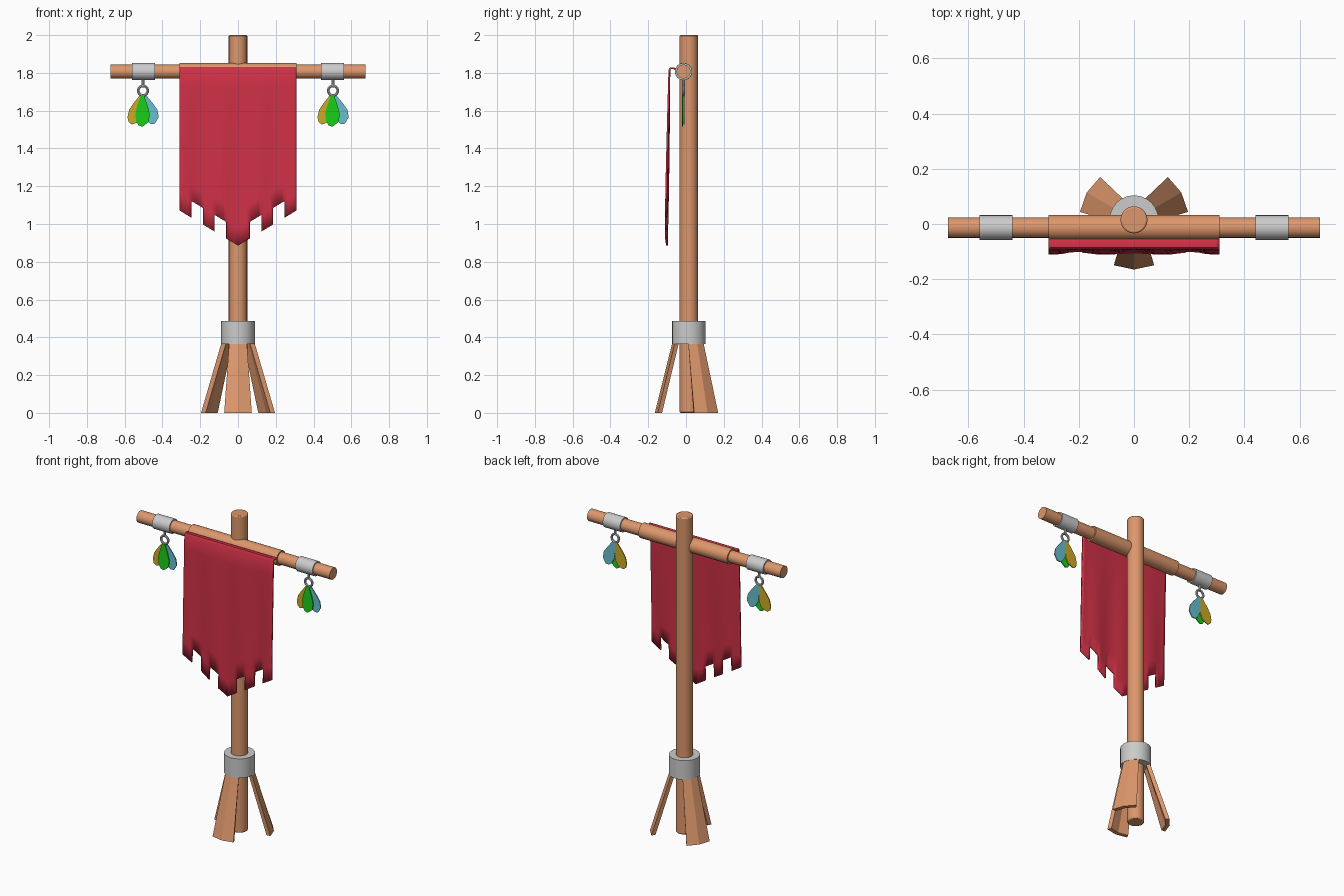
import bpy, bmesh, math
from mathutils import Matrix, Vector

if "Cube" in bpy.data.objects:
    bpy.data.objects.remove(bpy.data.objects["Cube"])

CY, BAR_Y, BAR_Z = 0.015, -0.013, 1.807   # pole axis, crossbar axis


def material(name, col):
    m = bpy.data.materials.new(name)
    m.diffuse_color = (*col, 1)
    m.use_nodes = True
    m.node_tree.nodes["Principled BSDF"].inputs["Base Color"].default_value = m.diffuse_color
    return m


WOOD = material("wood", (0.72, 0.31, 0.15))
RED = material("red_cloth", (0.62, 0.03, 0.06))
YELLOW = material("yellow_feather", (0.62, 0.40, 0.02))
GREEN = material("green_feather", (0.01, 0.62, 0.01))
BLUE = material("blue_feather", (0.14, 0.52, 0.62))


def finish(ob, mat=None, smooth=True):
    if mat:
        ob.data.materials.append(mat)
    if smooth:
        bpy.ops.object.select_all(action='DESELECT')
        ob.select_set(True)
        bpy.context.view_layer.objects.active = ob
        bpy.ops.object.shade_smooth_by_angle(angle=math.radians(35))
    return ob


def from_bmesh(name, bm, mat=None, smooth=True):
    bmesh.ops.recalc_face_normals(bm, faces=bm.faces)
    me = bpy.data.meshes.new(name)
    bm.to_mesh(me)
    bm.free()
    ob = bpy.data.objects.new(name, me)
    bpy.context.collection.objects.link(ob)
    return finish(ob, mat, smooth)


def rod(name, a, b, r, mat=None, sides=24, bevel=0.0):
    a, b = Vector(a), Vector(b)
    bpy.ops.mesh.primitive_cylinder_add(vertices=sides, radius=r, depth=(b - a).length,
        location=(a + b) / 2, rotation=(b - a).to_track_quat('Z', 'Y').to_euler())
    ob = bpy.context.object
    ob.name = name
    if bevel:
        m = ob.modifiers.new("bevel", 'BEVEL')
        m.width, m.segments, m.limit_method = bevel, 2, 'ANGLE'
    return finish(ob, mat)


# Pole, collar, crossbar and its thicker middle sleeve
rod("pole", (0, CY, 0), (0, CY, 2), 0.049, WOOD, bevel=0.006)
rod("base_collar", (0, CY, 0.366), (0, CY, 0.487), 0.089)
rod("crossbar", (-0.675, BAR_Y, BAR_Z), (0.675, BAR_Y, BAR_Z), 0.037, WOOD)
rod("crossbar_sleeve", (-0.31, BAR_Y, BAR_Z), (0.31, BAR_Y, BAR_Z), 0.046, WOOD)


# Splayed legs: curved staves with two facets
def leg(name, ang, r_bottom):
    bm = bmesh.new()
    rings = []
    for z, r, half in ((0, r_bottom, 0.073), (0.38, 0.085, 0.046)):
        spread = math.asin(half / r)
        ring = []
        for rad, steps in ((r, (-1, 0, 1)), (r - 0.025, (1, 0, -1))):
            for s in steps:
                a = math.radians(ang) + s * spread
                ring.append(bm.verts.new((rad * math.cos(a), CY + rad * math.sin(a), z)))
        rings.append(ring)
    lo, hi = rings
    for i in range(6):
        j = (i + 1) % 6
        bm.faces.new((lo[i], lo[j], hi[j], hi[i]))
    for ring in rings:
        bm.faces.new((ring[0], ring[1], ring[4], ring[5]))
        bm.faces.new((ring[1], ring[2], ring[3], ring[4]))
    from_bmesh(name, bm, WOOD, smooth=False)


leg("front_leg", -90, 0.18)
leg("back_left_leg", 150, 0.198)
leg("back_right_leg", 30, 0.198)


# Banner: cloth hung from the sleeve, wavy below, with a notched hem
def banner():
    bm = bmesh.new()
    cols, half = 40, 0.31
    flap = [(-0.042, 1.815), (-0.065, 1.824), (-0.082, 1.825), (-0.088, 1.815)]
    rows = 8
    grid = []
    for i in range(cols + 1):
        x = -half + 2 * half * i / cols
        hem = 0.886 + 0.186 * abs(x) / half
        zs = [1.815 + (hem + 0.088 - 1.815) * k / rows for k in range(1, rows + 1)] + [hem]
        path = list(flap)
        for z in zs:
            t = (1.815 - z) / 0.93
            wave = 0.007 * min(1, 1.5 * t) * math.cos(x * 2 * math.pi / 0.2)
            path.append((-0.088 - 0.017 * t + wave * (1 - 0.5 * t), z))
        grid.append([bm.verts.new((x, y, z)) for y, z in path])
    n = len(grid[0])
    for i in range(cols):
        strip = int(i * 10 / cols)
        for j in range(n - 1):
            if j == n - 2 and strip in (1, 3, 6, 8):   # open notches
                continue
            bm.faces.new((grid[i][j], grid[i + 1][j], grid[i + 1][j + 1], grid[i][j + 1]))
    bmesh.ops.delete(bm, geom=[v for v in bm.verts if not v.link_faces], context='VERTS')
    ob = from_bmesh("banner", bm, RED)
    m = ob.modifiers.new("thickness", 'SOLIDIFY')
    m.thickness, m.offset = 0.01, 0


banner()


# Feather: thin leaf plate hanging from a pivot
def feather(name, x, y, tilt, length, mat):
    outline = [(0.008, 0), (0.028, 0.35), (0.039, 0.6), (0.033, 0.84), (0.014, 0.94), (0, 1.0),
               (-0.02, 0.96), (-0.034, 0.82), (-0.038, 0.58), (-0.027, 0.33), (-0.008, 0)]
    bm = bmesh.new()
    f = bm.faces.new([bm.verts.new((px, -0.003, -pz * length)) for px, pz in outline])
    ext = bmesh.ops.extrude_face_region(bm, geom=[f])
    bmesh.ops.translate(bm, vec=(0, 0.006, 0),
                        verts=[v for v in ext["geom"] if isinstance(v, bmesh.types.BMVert)])
    bm.transform(Matrix.Translation((x, y, 1.683)) @ Matrix.Rotation(math.radians(tilt), 4, 'Y'))
    from_bmesh(name, bm, mat, smooth=False)


# Cuffs with hanging ring and three feathers on each end
for side, s in (("left", -1), ("right", 1)):
    x = 0.5 * s
    rod(side + "_cuff", (x - 0.06, BAR_Y, BAR_Z), (x + 0.06, BAR_Y, BAR_Z), 0.045)
    x = 0.503 * s
    rod(side + "_ring_stem", (x, BAR_Y, 1.73), (x, BAR_Y, 1.78), 0.008, sides=10)
    bpy.ops.mesh.primitive_torus_add(major_radius=0.025, minor_radius=0.007, major_segments=24,
        minor_segments=8, location=(x, BAR_Y, 1.706), rotation=(math.pi / 2, 0, 0))
    bpy.context.object.name = side + "_ring"
    finish(bpy.context.object)
    feather(side + "_yellow_feather", x - 0.006, BAR_Y + 0.002, 19, 0.165, YELLOW)
    feather(side + "_green_feather", x - 0.003, BAR_Y - 0.005, 0, 0.168, GREEN)
    feather(side + "_blue_feather", x + 0.006, BAR_Y + 0.003, -20, 0.162, BLUE)
